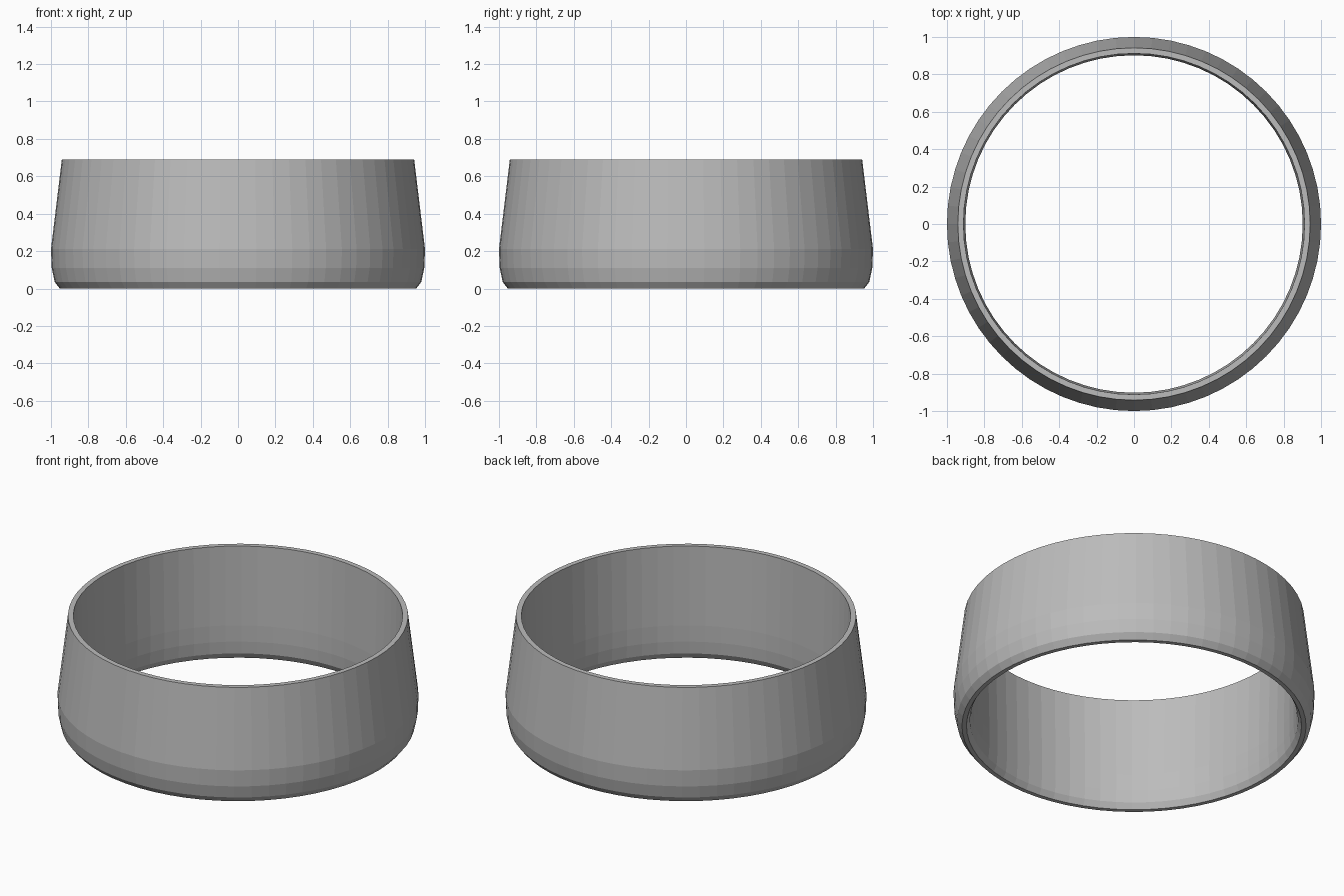
import bpy, bmesh, math

cube = bpy.data.objects.get("Cube")
if cube:
    bpy.data.objects.remove(cube, do_unlink=True)

SEGMENTS = 64

# Closed wall section as (radius, height): outside going up, then inside going down
section = [
    (0.953, 0.0), (0.98, 0.035), (0.996, 0.11), (1.0, 0.21),
    (0.942, 0.69), (0.912, 0.69),
    (0.902, 0.21), (0.903, 0.11), (0.909, 0.035), (0.928, 0.0),
]

grey = bpy.data.materials.new("plain_grey")
grey.use_nodes = True
colour = (0.5, 0.5, 0.5, 1.0)
grey.diffuse_color = colour
grey.node_tree.nodes["Principled BSDF"].inputs["Base Color"].default_value = colour

# Revolve the section into a flat-faced ring
bm = bmesh.new()
rings = []
for i in range(SEGMENTS):
    a = math.tau * i / SEGMENTS
    rings.append([bm.verts.new((r * math.cos(a), r * math.sin(a), z)) for r, z in section])
for i, ring in enumerate(rings):
    following = rings[(i + 1) % SEGMENTS]
    for j in range(len(section)):
        k = (j + 1) % len(section)
        bm.faces.new((ring[j], following[j], following[k], ring[k]))
bmesh.ops.recalc_face_normals(bm, faces=bm.faces)

mesh = bpy.data.meshes.new("tapered_ring")
bm.to_mesh(mesh)
bm.free()
mesh.materials.append(grey)
tapered_ring = bpy.data.objects.new("tapered_ring", mesh)
bpy.context.collection.objects.link(tapered_ring)
